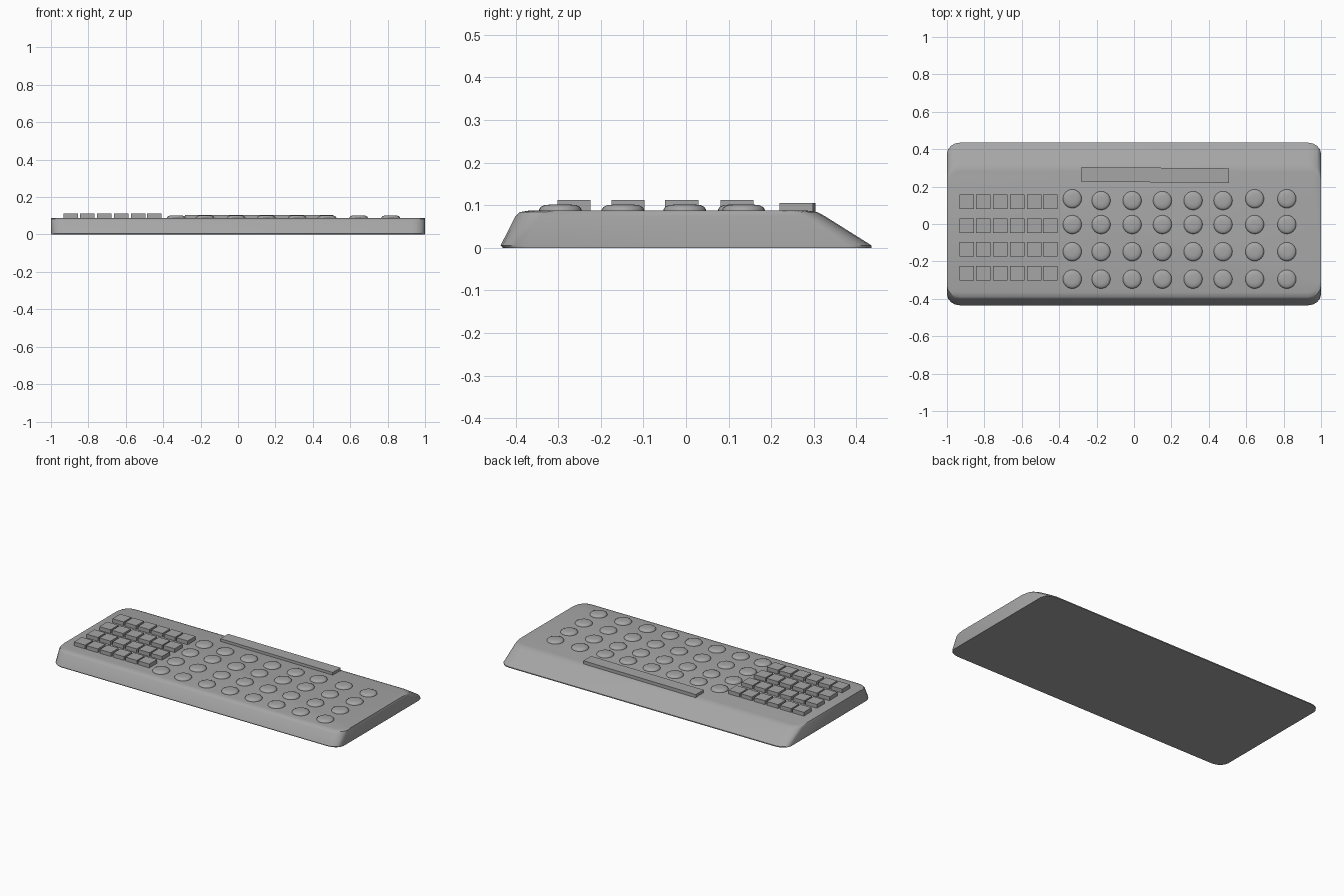
import bpy, bmesh, math
from mathutils import Matrix, Vector

if "Cube" in bpy.data.objects:
    bpy.data.objects.remove(bpy.data.objects["Cube"])

grey = bpy.data.materials.new("plain grey")
grey.use_nodes = True
COLOUR = (0.38, 0.38, 0.38, 1)
grey.diffuse_color = COLOUR
grey.node_tree.nodes["Principled BSDF"].inputs["Base Color"].default_value = COLOUR


def add_object(name, bm, smooth_angle=None):
    bmesh.ops.recalc_face_normals(bm, faces=bm.faces)
    mesh = bpy.data.meshes.new(name)
    bm.to_mesh(mesh)
    bm.free()
    mesh.materials.append(grey)
    obj = bpy.data.objects.new(name, mesh)
    bpy.context.collection.objects.link(obj)
    if smooth_angle:
        bpy.ops.object.select_all(action="DESELECT")
        obj.select_set(True)
        bpy.context.view_layer.objects.active = obj
        bpy.ops.object.shade_smooth_by_angle(angle=math.radians(smooth_angle))
    return obj


def loft(bm, loops):
    rings = [[bm.verts.new(p) for p in loop] for loop in loops]
    for low, high in zip(rings, rings[1:]):
        for i in range(len(low)):
            j = (i + 1) % len(low)
            bm.faces.new((low[i], low[j], high[j], high[i]))
    bm.faces.new(rings[0][::-1])
    bm.faces.new(rings[-1])


def rounded_outline(y_front, y_back, z, rx=0.07, ry=0.06, steps=4):
    corners = [(1, y_back, 1), (-1, y_back, 1), (-1, y_front, -1), (1, y_front, -1)]
    points = []
    for n, (sx, y, sy) in enumerate(corners):
        for k in range(steps + 1):
            a = math.pi / 2 * (n + k / steps)
            points.append((sx * (1 - rx) + rx * math.cos(a),
                           y - sy * ry + ry * math.sin(a), z))
    return points


def box(bm, centre, size, turn=0):
    matrix = (Matrix.Translation(centre) @ Matrix.Rotation(turn, 4, "Z")
              @ Matrix.Diagonal(Vector((*size, 1))))
    bmesh.ops.create_cube(bm, size=1, matrix=matrix)


# Body: steep front, long sloping back, upright ends
bm = bmesh.new()
loft(bm, [rounded_outline(*level) for level in (
    (-0.43, 0.435, 0), (-0.435, 0.435, 0.006), (-0.4, 0.325, 0.075),
    (-0.39, 0.308, 0.084), (-0.365, 0.28, 0.088))])
add_object("body", bm, 35)

# Square keys on the right-hand end
bm = bmesh.new()
for x in (-0.895, -0.807, -0.715, -0.624, -0.534, -0.447):
    for y in (0.12, -0.01, -0.136, -0.263):
        box(bm, (x, y, 0.097), (0.078, 0.078, 0.03))
add_object("square_keys", bm)

# Round domed buttons
bm = bmesh.new()
DOME = ((0.05, 0.084), (0.05, 0.09), (0.046, 0.096), (0.038, 0.1), (0.02, 0.102))
for column, x in enumerate((-0.33, -0.176, -0.01, 0.152, 0.316, 0.476, 0.645, 0.817)):
    for row, y in enumerate((0.125, -0.003, -0.148, -0.295)):
        if row == 0 and column in (0, 6, 7):
            y += 0.01
        loft(bm, [[(x + r * math.cos(math.tau * k / 24),
                    y + r * math.sin(math.tau * k / 24), z) for k in range(24)]
                  for r, z in DOME])
add_object("round_buttons", bm, 50)

# Long raised strip near the back
bm = bmesh.new()
box(bm, (0.113, 0.262, 0.094), (0.79, 0.078, 0.022), -0.008)
add_object("display_strip", bm)
